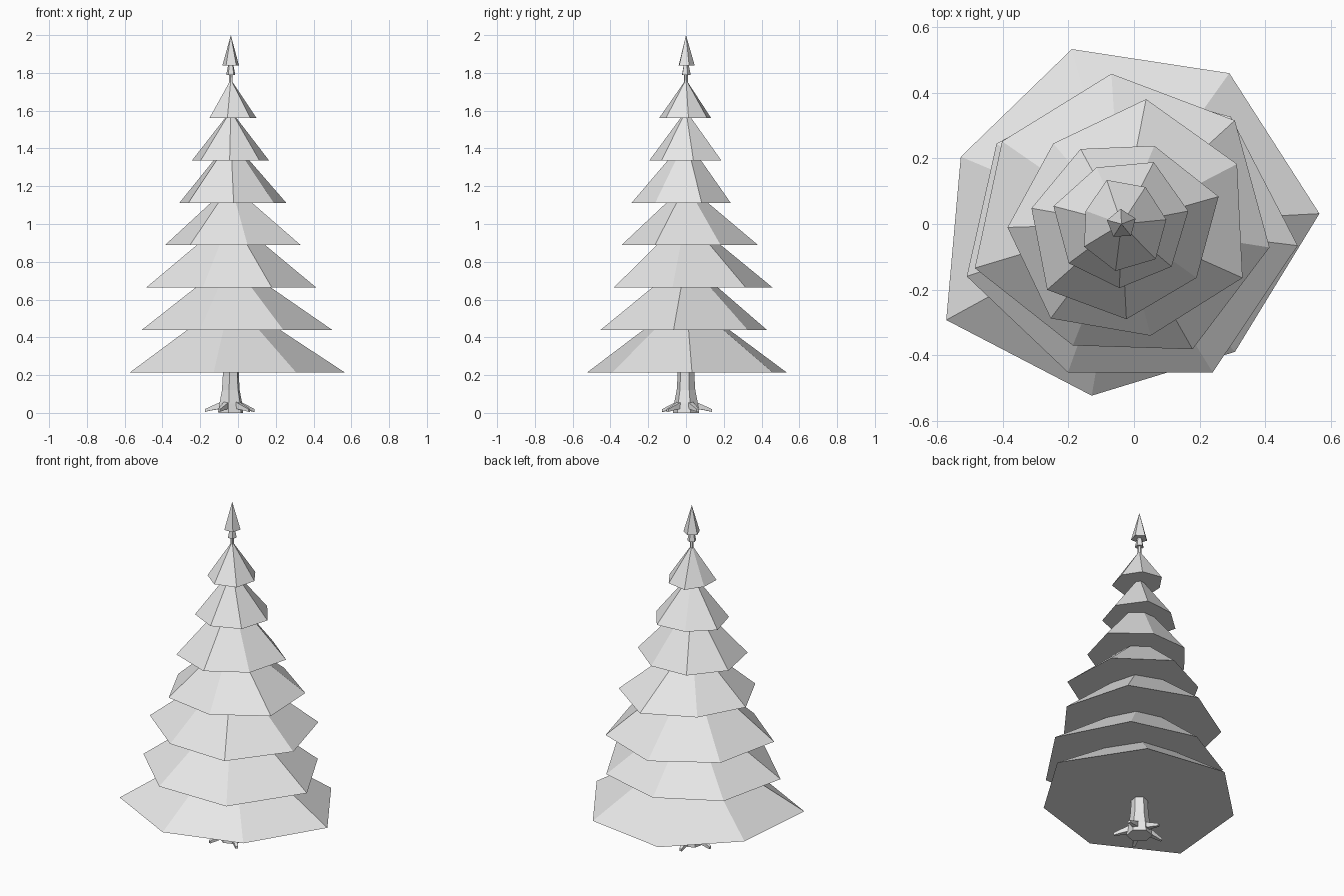
import bpy, bmesh, math
from mathutils import Vector

if "Cube" in bpy.data.objects:
    bpy.data.objects.remove(bpy.data.objects["Cube"])

CX, CY = -0.038, 0.0          # trunk axis
STEP = 360 / 7

grey = bpy.data.materials.new("pale_grey")
grey.diffuse_color = (0.8, 0.8, 0.8, 1)
grey.use_nodes = True
grey.node_tree.nodes["Principled BSDF"].inputs["Base Color"].default_value = grey.diffuse_color


def ring(center, radii, start, z):
    """Level ring of points going round at the given radii."""
    n = len(radii)
    return [Vector((center[0] + r * math.cos(math.radians(start + 360 * i / n)),
                    center[1] + r * math.sin(math.radians(start + 360 * i / n)), z))
            for i, r in enumerate(radii)]


def loft(name, rings, apex=None):
    """Skin a stack of rings, closed below and by an apex or cap above."""
    bm = bmesh.new()
    loops = [[bm.verts.new(p) for p in r] for r in rings]
    n = len(loops[0])
    bm.faces.new(loops[0][::-1])
    for a, b in zip(loops, loops[1:]):
        for i in range(n):
            bm.faces.new((a[i], a[(i + 1) % n], b[(i + 1) % n], b[i]))
    top = loops[-1]
    if apex:
        tip = bm.verts.new(apex)
        for i in range(n):
            bm.faces.new((top[i], top[(i + 1) % n], tip))
    else:
        bm.faces.new(top)
    bmesh.ops.recalc_face_normals(bm, faces=bm.faces)
    mesh = bpy.data.meshes.new(name)
    bm.to_mesh(mesh)
    bm.free()
    mesh.materials.append(grey)
    obj = bpy.data.objects.new(name, mesh)
    bpy.context.collection.objects.link(obj)
    return obj


# Branch tiers: base height, apex height, first corner angle, uneven corner radii
tiers = [
    (0.215, 0.61, 3.0, (.603, .564, .553, .53, .608, .53, .52)),
    (0.44, 0.81, -7.0, (.54, .466, .43, .452, .497, .48, .53)),
    (0.665, 1.04, -9.0, (.456, .467, .458, .442, .466, .398, .438)),
    (0.89, 1.21, -24.0, (.403, .396, .387, .321, .347, .359, .351)),
    (1.11, 1.45, 15.8, (.307, .258, .26, .278, .302, .29, .281)),
    (1.335, 1.60, 11.0, (.207, .212, .188, .214, .20, .195, .20)),
    (1.56, 1.765, 5.6, (.137, .134, .141, .116, .133, .144, .149)),
]
for i, (z, top, start, radii) in enumerate(tiers):
    loft(f"branch_tier_{i + 1}", [ring((CX, CY), radii, start, z)], (CX, CY, top))

# Trunk flaring at the foot and tapering to a thin stem
profile = [(0, .07), (.05, .064), (.12, .05), (.2, .045), (1.0, .03), (1.81, .009)]
loft("trunk", [ring((CX, CY), [r] * 6, 20, z) for z, r in profile])

# Small bud and pointed top
loft("bud", [ring((CX, CY), [.025] * 5, 93, 1.79), ring((CX, CY), [.013] * 5, 93, 1.85)])
loft("top_spike", [ring((CX, CY), [.046] * 5, 93, 1.84)], (CX, CY, 2.0))

# Roots: tapered square spikes sloping down and outward
for k in range(5):
    a = math.radians(-45 + 72 * k)
    out = Vector((math.cos(a), math.sin(a), 0))
    side = Vector((-out.y, out.x, 0))
    rings = []
    for d, z, w, h in ((.035, .045, .017, .02), (.095, .027, .012, .012), (.138, .013, .007, .007)):
        c = Vector((CX, CY, z)) + out * d
        rings.append([c + side * (w * s) + Vector((0, 0, h * t))
                      for s, t in ((-1, -1), (1, -1), (1, 1), (-1, 1))])
    loft(f"root_{k + 1}", rings)
